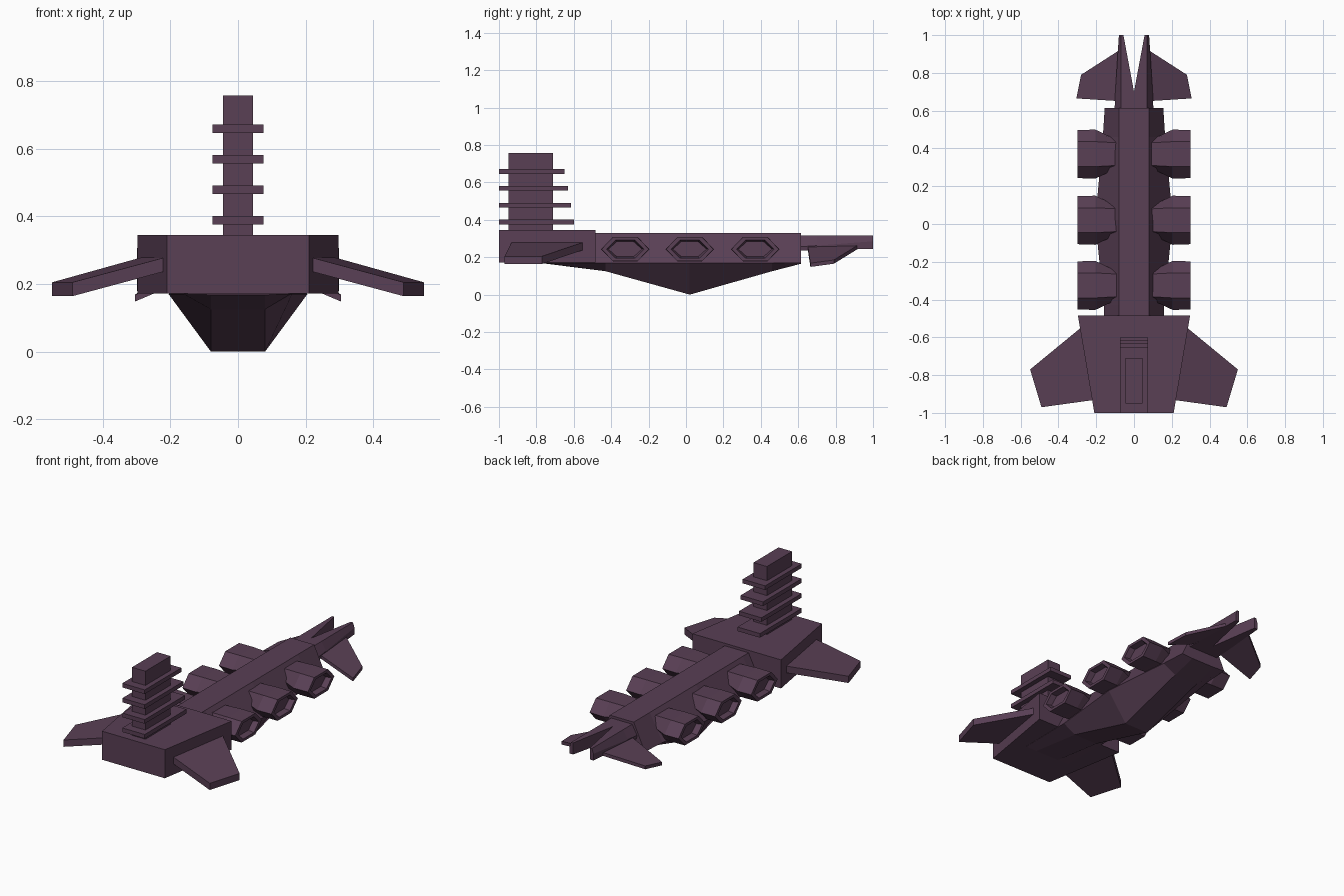
import bpy, bmesh

if "Cube" in bpy.data.objects:
    bpy.data.objects.remove(bpy.data.objects["Cube"])

mat = bpy.data.materials.new("plum_hull")
mat.diffuse_color = (0.10, 0.05, 0.09, 1)
mat.use_nodes = True
mat.node_tree.nodes["Principled BSDF"].inputs["Base Color"].default_value = mat.diffuse_color


def loft(name, rings, mirror=False):
    """Bridge equal-length point rings and cap both ends."""
    bm = bmesh.new()
    vs = [[bm.verts.new(p) for p in r] for r in rings]
    n = len(vs[0])
    for a, b in zip(vs, vs[1:]):
        for i in range(n):
            j = (i + 1) % n
            bm.faces.new((a[i], a[j], b[j], b[i]))
    bm.faces.new(vs[0][::-1])
    bm.faces.new(vs[-1])
    bmesh.ops.recalc_face_normals(bm, faces=bm.faces)
    me = bpy.data.meshes.new(name)
    bm.to_mesh(me)
    bm.free()
    me.materials.append(mat)
    ob = bpy.data.objects.new(name, me)
    bpy.context.collection.objects.link(ob)
    if mirror:
        ob.modifiers.new("mirror", 'MIRROR')
    return ob


def slab(name, outline, z0, z1):
    return loft(name, [[(x, y, z) for x, y in outline] for z in (z0, z1)])


def box(name, w, y0, y1, z0, z1):
    return slab(name, [(-w, y0), (w, y0), (w, y1), (-w, y1)], z0, z1)


def wing(name, pts, thick):
    return loft(name, [pts, [(x, y, z - thick) for x, y, z in pts]], True)


# Main hull with diamond keel: (y, half width at shoulder, keel z)
stations = [(-0.77, 0.155, 0.168), (-0.43, 0.16, 0.125), (0.02, 0.205, 0.0),
            (0.46, 0.165, 0.125), (0.615, 0.155, 0.165)]
loft("hull", [[(-0.08, y, 0.33), (0.08, y, 0.33), (w, y, 0.17),
               (0.08, y, zb), (-0.08, y, zb), (-w, y, 0.17)]
              for y, w, zb in stations])

# Engine block, wider toward the hull
slab("stern_block", [(-0.21, -1), (0.21, -1), (0.297, -0.485), (-0.297, -0.485)],
     0.172, 0.345)

# Tower with stacked plates
box("tower", 0.045, -0.95, -0.71, 0.34, 0.757)
for i, y1 in enumerate((-0.60, -0.615, -0.63, -0.65)):
    z = 0.376 + 0.09 * i
    box(f"tower_plate_{i + 1}", 0.075, -1.0, y1, z, z + 0.025)

# Stern wings
wing("stern_wing", [(0.20, -0.93, 0.283), (0.49, -0.97, 0.205),
                    (0.55, -0.77, 0.205), (0.27, -0.54, 0.283)], 0.041)


# Hexagonal side pods with recessed mouths
def hexagon(x, yc, hw, flat, hz):
    zc = 0.243
    return [(x, yc - hw, zc), (x, yc - flat, zc + hz), (x, yc + flat, zc + hz),
            (x, yc + hw, zc), (x, yc + flat, zc - hz), (x, yc - flat, zc - hz)]


for i, yc in enumerate((-0.325, 0.02, 0.37)):
    loft(f"side_pod_{i + 1}", [
        hexagon(0.09, yc, 0.075, 0.06, 0.062),
        hexagon(0.205, yc, 0.13, 0.066, 0.065),
        hexagon(0.298, yc, 0.127, 0.066, 0.064),
        hexagon(0.298, yc, 0.10, 0.052, 0.048),
        hexagon(0.265, yc, 0.09, 0.045, 0.04)], True)

# Forked prow: two tapering prongs
loft("prow_prong", [
    [(0, 0.60, 0.315), (0.07, 0.60, 0.315), (0.103, 0.60, 0.255), (0.10, 0.60, 0.235), (0, 0.60, 0.235)],
    [(0, 0.70, 0.315), (0.07, 0.70, 0.315), (0.099, 0.70, 0.262), (0.097, 0.70, 0.237), (0, 0.70, 0.237)],
    [(0.056, 1.0, 0.315), (0.07, 1.0, 0.315), (0.08, 1.0, 0.285), (0.08, 1.0, 0.245), (0.056, 1.0, 0.245)],
], True)

# Drooping prow fins
wing("prow_fin", [(0.07, 0.65, 0.268), (0.305, 0.665, 0.168),
                  (0.28, 0.79, 0.185), (0.07, 0.925, 0.268)], 0.02)
